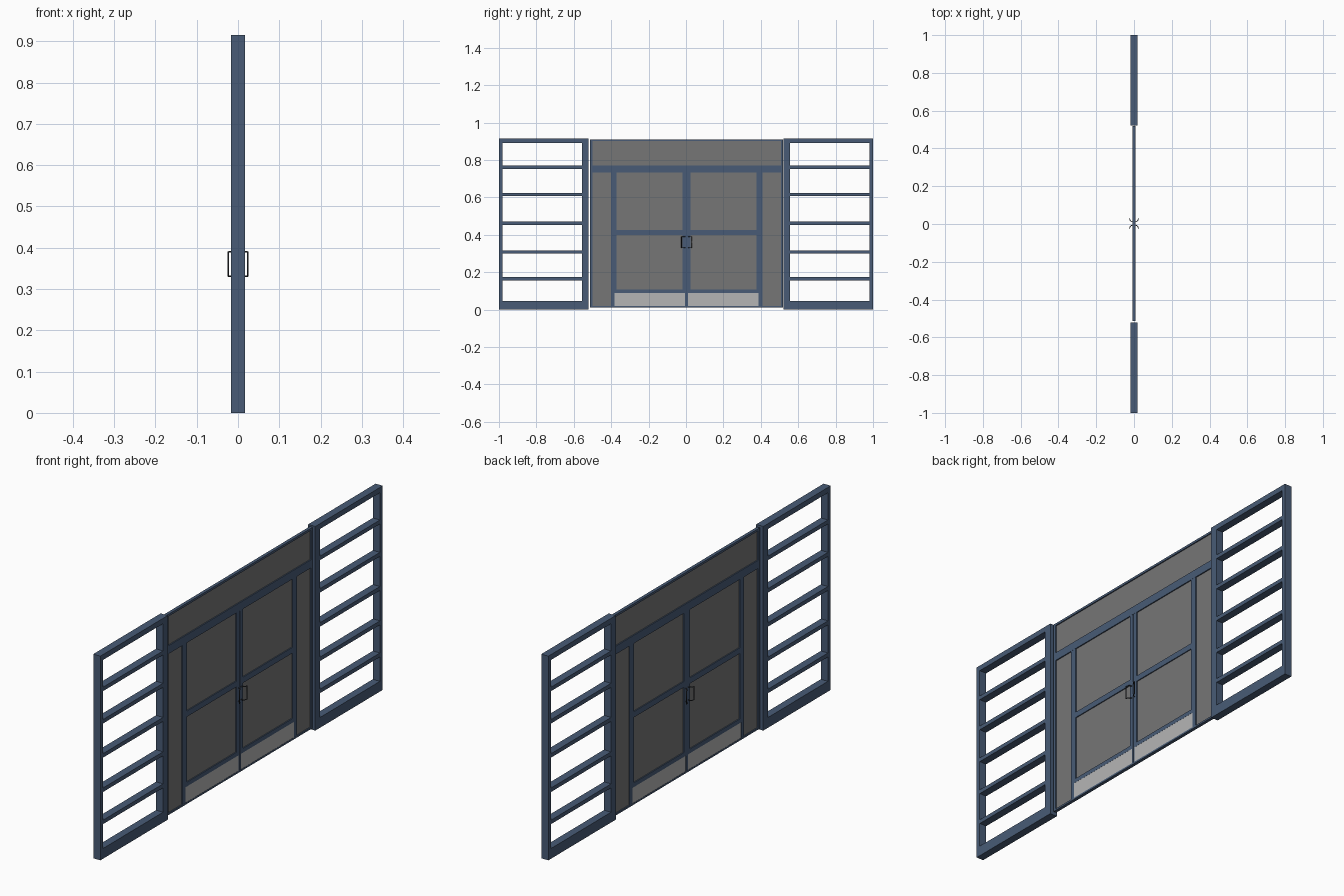
import bpy, bmesh, math
from mathutils import Vector

if "Cube" in bpy.data.objects:
    bpy.data.objects.remove(bpy.data.objects["Cube"])


def material(name, rgb):
    m = bpy.data.materials.new(name)
    m.diffuse_color = (*rgb, 1)
    m.use_nodes = True
    m.node_tree.nodes["Principled BSDF"].inputs["Base Color"].default_value = m.diffuse_color
    return m


FRAME = material("blue_grey_metal", (0.065, 0.105, 0.18))
GLASS = material("dark_grey_glass", (0.18, 0.18, 0.18))
PLATE = material("light_grey_plate", (0.46, 0.46, 0.46))
HANDLE = material("dark_handle", (0.04, 0.045, 0.055))


def boxes(name, mat, half_depth, rects):
    """One object made of boxes; each rect is (y0, y1, z0, z1)."""
    bm = bmesh.new()
    for y0, y1, z0, z1 in rects:
        vs = bmesh.ops.create_cube(bm, size=1)["verts"]
        for v in vs:
            v.co = Vector((v.co.x * 2 * half_depth,
                           (y0 + y1) / 2 + v.co.y * (y1 - y0),
                           (z0 + z1) / 2 + v.co.z * (z1 - z0)))
    me = bpy.data.meshes.new(name)
    bm.to_mesh(me)
    bm.free()
    me.materials.append(mat)
    ob = bpy.data.objects.new(name, me)
    bpy.context.collection.objects.link(ob)
    return ob


def span(s, a, b, z0, z1, c=0.0):
    """Rect from a to b on side s of centre line c."""
    p, q = sorted((c + s * a, c + s * b))
    return (p, q, z0, z1)


BARS = (0.164, 0.308, 0.462, 0.615, 0.760)
C = 0.003                                   # door centre line

for s, side in ((-1, "left"), (1, "right")):
    # Open ladder panel
    boxes(side + "_panel_frame", FRAME, 0.0175, [
        span(s, 0.980, 1.0, 0, 0.915),
        span(s, 0.522, 0.556, 0, 0.915),
        span(s, 0.556, 0.980, 0, 0.046),
        span(s, 0.556, 0.980, 0.891, 0.915)])
    boxes(side + "_panel_bars", FRAME, 0.0175,
          [span(s, 0.556, 0.980, z - 0.009, z + 0.009) for z in BARS])

    # Door leaf frame
    boxes(side + "_door_frame", FRAME, 0.0065, [
        span(s, 0.375, 0.405, 0.088, 0.737, C),
        span(s, 0.0008, 0.022, 0.088, 0.737, C),
        span(s, 0.022, 0.375, 0.400, 0.426, C),
        span(s, 0.022, 0.375, 0.088, 0.107, C),
        span(s, 0.0008, 0.008, 0.017, 0.088, C),
        span(s, 0.385, 0.405, 0.017, 0.088, C)])
    boxes(side + "_door_glass", GLASS, 0.002, [
        span(s, 0.022, 0.375, 0.107, 0.400, C),
        span(s, 0.022, 0.375, 0.426, 0.732, C)])
    boxes(side + "_kick_plate", PLATE, 0.006,
          [span(s, 0.008, 0.385, 0.017, 0.088, C)])
    boxes(side + "_sidelight_glass", GLASS, 0.002,
          [span(s, 0.405, 0.504, 0.017, 0.737, C)])

    # Pull handles on both faces, arms curving away from the meeting stile
    for f, face in ((-1, "back"), (1, "front")):
        arm = [(0.005, 0.008), (0.014, 0.011), (0.021, 0.017), (0.0235, 0.027)]
        pts = [(f * x, C + s * y, 0.331) for x, y in arm]
        pts += [(f * x, C + s * y, 0.390) for x, y in reversed(arm)]
        cu = bpy.data.curves.new(f"{side}_{face}_handle", "CURVE")
        cu.dimensions = "3D"
        cu.bevel_depth = 0.002
        cu.bevel_resolution = 1
        cu.use_fill_caps = True
        sp = cu.splines.new("POLY")
        sp.points.add(len(pts) - 1)
        for p, co in zip(sp.points, pts):
            p.co = (*co, 1)
        cu.materials.append(HANDLE)
        bpy.context.collection.objects.link(
            bpy.data.objects.new(f"{side}_{face}_handle", cu))

# Thin outer frame of the entrance, header rail and transom
boxes("entrance_frame", FRAME, 0.007, [
    (-0.513, -0.501, 0.010, 0.910),
    (0.507, 0.519, 0.010, 0.910),
    (-0.501, 0.507, 0.010, 0.018),
    (-0.501, 0.507, 0.900, 0.910),
    (-0.501, 0.507, 0.732, 0.769)])
boxes("transom_glass", GLASS, 0.002, [(-0.501, 0.507, 0.769, 0.900)])
